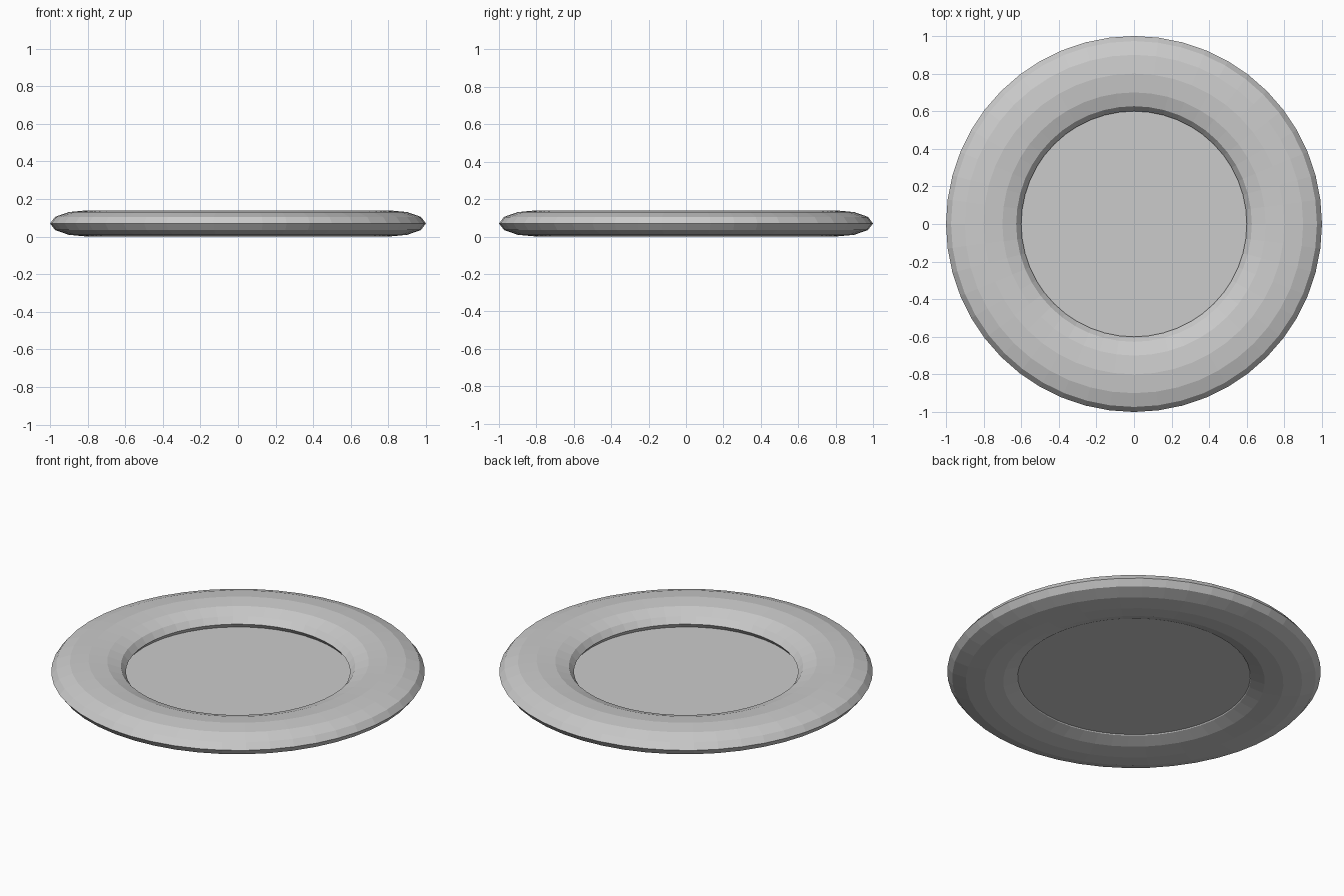
import bpy

if "Cube" in bpy.data.objects:
    bpy.data.objects.remove(bpy.data.objects["Cube"])

MID_Z = 0.07

# Flattened ring with a twelve-sided cross-section
bpy.ops.mesh.primitive_torus_add(major_segments=48, minor_segments=12,
                                 major_radius=0.8, minor_radius=0.2,
                                 location=(0, 0, MID_Z))
rim = bpy.context.object
rim.name = "rim"
rim.scale.z = MID_Z / 0.2
bpy.ops.object.transform_apply(location=False, rotation=False, scale=True)
bpy.ops.object.shade_flat()

# Thin floor closing the hole, sitting just below the ring's middle
bpy.ops.mesh.primitive_cylinder_add(vertices=48, radius=0.626, depth=0.004,
                                    location=(0, 0, 0.042))
bpy.context.object.name = "floor_disc"
